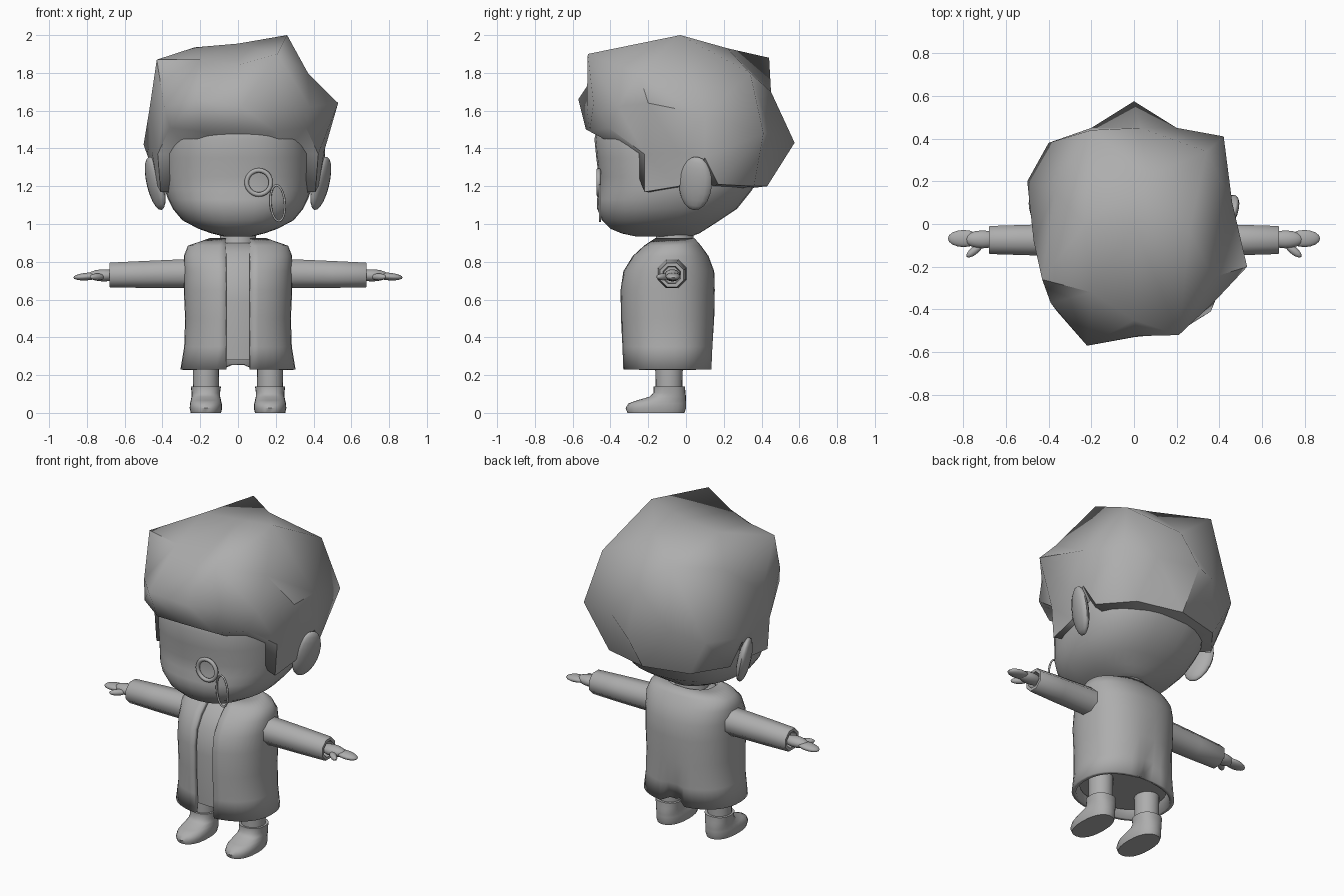
import bpy, bmesh, math
from mathutils import Vector, Matrix

if "Cube" in bpy.data.objects:
    bpy.data.objects.remove(bpy.data.objects["Cube"])

grey = bpy.data.materials.new("plain_grey")
grey.diffuse_color = (0.42, 0.42, 0.42, 1)
grey.use_nodes = True
grey.node_tree.nodes["Principled BSDF"].inputs["Base Color"].default_value = grey.diffuse_color


def finish(name, bm, angle=50):
    me = bpy.data.meshes.new(name)
    bm.to_mesh(me)
    bm.free()
    me.materials.append(grey)
    ob = bpy.data.objects.new(name, me)
    bpy.context.collection.objects.link(ob)
    bpy.ops.object.select_all(action='DESELECT')
    ob.select_set(True)
    bpy.context.view_layer.objects.active = ob
    bpy.ops.object.shade_smooth_by_angle(angle=math.radians(angle))
    return ob


def ring(z, a, yf, yb, n=2.3, count=28, gap=0, cx=0):
    """Rounded outline at height z: half width a, front yf, back yb, optional front gap."""
    t0 = math.asin((gap / a) ** (n / 2)) if gap else 0
    steps = count - 1 if gap else count
    pts = []
    for i in range(count):
        t = t0 + (2 * math.pi - 2 * t0) * i / steps
        s, c = math.sin(t), math.cos(t)
        x = math.copysign(abs(s) ** (2 / n), s) * a
        y = math.copysign(abs(c) ** (2 / n), c) * (yb - yf) / 2
        pts.append(Vector((cx + x, (yf + yb) / 2 - y, z)))
    return pts


def loft(name, rings, closed=True, caps=True, angle=50):
    bm = bmesh.new()
    rows = [[bm.verts.new(p) for p in r] for r in rings]
    n = len(rows[0])
    for lo, hi in zip(rows, rows[1:]):
        for j in range(n if closed else n - 1):
            k = (j + 1) % n
            bm.faces.new((lo[j], lo[k], hi[k], hi[j]))
    if caps:
        bm.faces.new(rows[0][::-1])
        bm.faces.new(rows[-1])
        bmesh.ops.recalc_face_normals(bm, faces=bm.faces)
    return finish(name, bm, angle)


def ellipsoid(name, center, radii, rot=(0, 0, 0)):
    bm = bmesh.new()
    bmesh.ops.create_uvsphere(bm, u_segments=16, v_segments=10, radius=1)
    r = Matrix.Rotation(rot[2], 4, 'Z') @ Matrix.Rotation(rot[1], 4, 'Y') @ Matrix.Rotation(rot[0], 4, 'X')
    bm.transform(Matrix.Translation(center) @ r @ Matrix.Diagonal((*radii, 1)))
    return finish(name, bm)


def tube_loop(name, center, rx, rz, thick, tilt=0, segs=28):
    """Upright oval ring facing the front."""
    bm = bmesh.new()
    rows = []
    for i in range(segs):
        t = 2 * math.pi * i / segs
        row = []
        for j in range(8):
            u = 2 * math.pi * j / 8
            k = thick * math.cos(u)
            p = Vector(((rx + k) * math.cos(t), thick * math.sin(u), (rz + k) * math.sin(t)))
            row.append(bm.verts.new(Matrix.Rotation(tilt, 3, 'Y') @ p + Vector(center)))
        rows.append(row)
    for i in range(segs):
        a, b = rows[i], rows[(i + 1) % segs]
        for j in range(8):
            k = (j + 1) % 8
            bm.faces.new((a[j], b[j], b[k], a[k]))
    bmesh.ops.recalc_face_normals(bm, faces=bm.faces)
    return finish(name, bm, 60)


# Head and neck
head = [(.935, .08, -.27, .03), (.95, .14, -.34, .07), (.975, .21, -.40, .11), (1.02, .295, -.445, .18),
        (1.08, .345, -.47, .27), (1.13, .37, -.472, .31), (1.18, .387, -.46, .35), (1.25, .395, -.462, .38),
        (1.35, .395, -.475, .39), (1.45, .39, -.485, .39), (1.55, .36, -.46, .36), (1.7, .22, -.3, .22)]
loft("head", [ring(*r, n=2.35, count=32) for r in head])
loft("neck", [ring(.84, .115, -.18, .05, 2), ring(.9, .095, -.16, .04, 2), ring(1.02, .1, -.16, .04, 2)])

# Hair: spiked cap, connected by direction from its middle
spikes = [(.21, -.52, 1.9), (-.22, -.57, 1.66), (.53, -.2, 1.64), (.26, -.03, 2), (0, .575, 1.43),
          (.42, .41, 1.48), (-.2, .44, 1.88), (-.43, -.26, 1.87), (-.4, .38, 1.43), (.34, .34, 1.8),
          (-.5, .2, 1.42)]
crown = [(0, 0, 1.955), (-.23, 0, 1.935), (.06, .22, 1.93), (-.2, -.32, 1.87), (0, -.45, 1.84),
         (.37, -.25, 1.8), (-.37, .15, 1.8), (.03, .45, 1.7), (.46, .1, 1.58), (-.47, -.08, 1.6),
         (.38, -.36, 1.62), (.22, -.49, 1.64), (.02, -.525, 1.62), (-.39, -.37, 1.62),
         (.2, .45, 1.48), (-.2, .45, 1.48)]
hairline = [(.2, -.51, 1.49), (.36, -.41, 1.51), (.425, -.22, 1.37), (.41, -.22, 1.17), (.425, -.04, 1.2),
            (.455, -.04, 1.38), (.46, .1, 1.35), (.425, .17, 1.21), (.28, .36, 1.2),
            (.25, -.3, 1.38), (.34, .06, 1.26)]
points = spikes + crown + hairline + [(-x, y, z) for x, y, z in hairline]
points += [(0, -.53, 1.5), (0, .43, 1.2), (0, -.3, 1.4), (0, 0, 1.15)]
middle = Vector((0, 0, 1.5))
bm = bmesh.new()
target = {}
for p in points:
    v = bm.verts.new((Vector(p) - middle).normalized())
    target[v] = Vector(p)
bmesh.ops.convex_hull(bm, input=list(bm.verts))
for v in bm.verts:
    v.co = target[v]
bmesh.ops.recalc_face_normals(bm, faces=bm.faces)
finish("hair", bm, 55)

# Eyeglass ring and its cord
tube_loop("eyeglass", (.11, -.463, 1.22), .064, .064, .012)
tube_loop("eyeglass_cord", (.21, -.455, 1.11), .038, .095, .006, tilt=-.08)

# Coat with open front and a small vent at the back hem
coat = [(.23, .305, -.335, .14), (.35, .285, -.34, .145), (.5, .28, -.348, .15), (.65, .287, -.35, .153),
        (.75, .287, -.335, .15), (.83, .287, -.285, .12), (.885, .265, -.225, .08), (.925, .15, -.17, .045)]
rows = [ring(*r, count=40, gap=.065) for r in coat]
for i, lift in ((0, .05), (1, .015)):
    for p in rows[i]:
        if p.y > 0 and abs(p.x) < .06:
            p.z += lift * (1 - abs(p.x) / .06)
            p.y -= lift * .6
coat_ob = loft("coat", rows, closed=False, caps=False)
solid = coat_ob.modifiers.new("thickness", 'SOLIDIFY')
solid.thickness = .025
solid.offset = -1

# Shirt under the coat
shirt = [(.28, .255, -.305, .11), (.6, .255, -.32, .12), (.76, .25, -.3, .11), (.85, .22, -.23, .07),
         (.9, .11, -.16, .035)]
loft("shirt", [ring(*r) for r in shirt])

for side, s in (("right", 1), ("left", -1)):
    # Sleeve: eight-sided, with a recessed cuff
    rows = []
    for x, r, z in [(.2, .088, .735), (.3, .082, .737), (.5, .077, .733), (.675, .071, .73),
                    (.68, .068, .73), (.68, .05, .73), (.64, .045, .73)]:
        rows.append([Vector((s * x, -.075 + r * math.cos((j + .5) * math.pi / 4),
                             z + r * math.sin((j + .5) * math.pi / 4))) for j in range(8)])
    loft(side + "_sleeve", rows)
    # Hand
    ellipsoid(side + "_palm", (s * .71, -.072, .728), (.085, .042, .032))
    ellipsoid(side + "_fingers", (s * .798, -.068, .722), (.074, .04, .02), (0, s * .08, 0))
    ellipsoid(side + "_thumb", (s * .745, -.122, .72), (.05, .019, .018), (0, 0, -s * .7))
    # Ear
    ellipsoid(side + "_ear", (s * .438, .05, 1.215), (.036, .092, .145), (-.15, s * .2, -s * .35))
    # Leg and boot
    cx = s * .17
    loft(side + "_leg", [ring(.1, .068, -.16, -.02, 2, 20, cx=cx), ring(.32, .07, -.165, -.015, 2, 20, cx=cx)])
    boot = [(0, .08, -.31, -.008), (.025, .086, -.32, 0), (.05, .084, -.305, 0), (.066, .08, -.26, 0),
            (.085, .076, -.195, 0), (.105, .075, -.172, -.003), (.14, .08, -.172, -.005)]
    loft(side + "_boot", [ring(*b, n=2.3, count=24, cx=cx) for b in boot])
